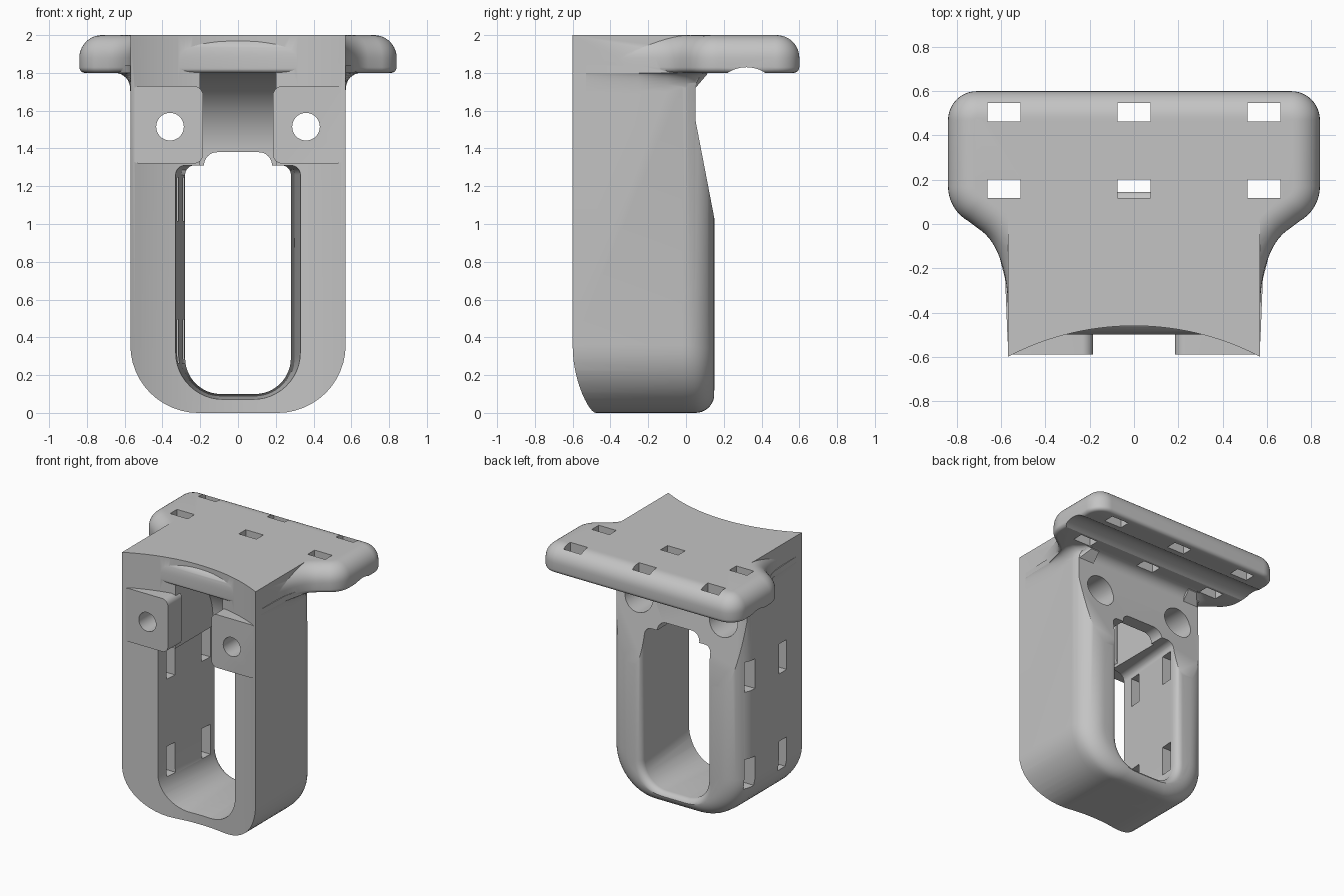
import bpy, bmesh, math
from math import sin, cos, pi, radians, sqrt
from mathutils import Vector

if "Cube" in bpy.data.objects:
    bpy.data.objects.remove(bpy.data.objects["Cube"])

grey = bpy.data.materials.new("plain_grey")
grey.use_nodes = True
colour = (0.55, 0.55, 0.55, 1)
grey.diffuse_color = colour
grey.node_tree.nodes["Principled BSDF"].inputs["Base Color"].default_value = colour


def arc(cx, cy, rx, ry, a0, a1, n=12):
    return [(cx + rx * cos(radians(a0 + (a1 - a0) * i / n)),
             cy + ry * sin(radians(a0 + (a1 - a0) * i / n))) for i in range(n + 1)]


def round_rect(w, z0, z1, r_low, r_top):
    pts = []
    for sx, z, r, a in ((-1, z0, r_low, 180), (1, z0, r_low, 270),
                        (1, z1, r_top, 0), (-1, z1, r_top, 90)):
        if r == 0:
            pts.append((sx * w, z))
        else:
            cz = z + r if z == z0 else z - r
            pts += arc(sx * (w - r), cz, r, r, a, a + 90)
    return pts


def inset(pts, d):
    """Offset a counter-clockwise outline inward with mitred corners."""
    out, n = [], len(pts)
    for i in range(n):
        p, q, s = (Vector(pts[k % n]) for k in (i - 1, i, i + 1))
        t1, t2 = (q - p).normalized(), (s - q).normalized()
        n1, n2 = Vector((-t1.y, t1.x)), Vector((-t2.y, t2.x))
        out.append(tuple(q + (n1 + n2) * d / (1 + n1.dot(n2))))
    return out


def loft(name, rings, axis):
    """Skin a stack of (level, outline) sections along one axis."""
    bm = bmesh.new()
    place = {"x": lambda l, u, v: (l, u, v), "y": lambda l, u, v: (u, l, v),
             "z": lambda l, u, v: (u, v, l)}[axis]
    loops = [[bm.verts.new(place(l, u, v)) for u, v in pts] for l, pts in rings]
    n = len(loops[0])
    for a, b in zip(loops, loops[1:]):
        for i in range(n):
            j = (i + 1) % n
            bm.faces.new((a[i], a[j], b[j], b[i]))
    bm.faces.new(loops[0])
    bm.faces.new(loops[-1])
    bmesh.ops.recalc_face_normals(bm, faces=bm.faces)
    me = bpy.data.meshes.new(name)
    bm.to_mesh(me)
    bm.free()
    me.materials.append(grey)
    ob = bpy.data.objects.new(name, me)
    bpy.context.scene.collection.objects.link(ob)
    return ob


def prism(name, pts, axis, a, b):
    return loft(name, [(a, pts), (b, pts)], axis)


def box(name, x, y, z, w, d, h):
    rect = [(x - w, y - d), (x + w, y - d), (x + w, y + d), (x - w, y + d)]
    return prism(name, rect, "z", z - h, z + h)


def disc(cx, cy, r, n=48):
    return arc(cx, cy, r, r, 0, 360 - 360 / n, n - 1)


# Housing: rounded bottom, broad rounding on the back sides, tighter below
rings = [(-0.7, round_rect(0.57, 0, 2, 0.36, 0))]
for i in range(13):
    a = i * pi / 24
    y, dx = -0.02 + 0.17 * sin(a), 0.17 * (1 - cos(a))
    dz = 0.1 - sqrt(max(0, 0.01 - max(0, y - 0.05) ** 2))
    rings.append((y, round_rect(0.57 - dx, dz, 2, 0.36 - 0.6 * dx, 0)))
body = loft("housing", rings, "y")


def combine(tool, op="DIFFERENCE"):
    mod = body.modifiers.new("combine", "BOOLEAN")
    mod.operation, mod.solver, mod.object = op, "EXACT", tool
    bpy.ops.object.select_all(action="DESELECT")
    bpy.context.view_layer.objects.active = body
    body.select_set(True)
    bpy.ops.object.modifier_apply(modifier=mod.name)
    bpy.data.objects.remove(tool)


# Concave front, and the stepped back that fillets into the platform
combine(prism("front_curve", disc(0, -1.69, 1.23, 192), "z", -1, 3))
back = [(0.3, 1.8), (0.3, 1.03), (0.15, 1.03), (0.05, 1.55)]
back += arc(0.13, 1.72, 0.08, 0.08, 180, 90)
combine(prism("back_slope", back, "x", -1, 1))

# Platform with flared shoulders and rounded rims
half = [(0.4, -0.5), (0.555, -0.5)] + arc(0.75, -0.37, 0.18, 0.36, 180, 110)
half += arc(0.66, 0.17, 0.18, 0.18, -60, 0) + arc(0.71, 0.47, 0.13, 0.13, 0, 90)
plan = half + [(-x, y) for x, y in reversed(half)]
rings = []
for i in range(6):
    a = i * pi / 10
    rings.append((1.83 - 0.03 * cos(a), inset(plan, 0.03 * (1 - sin(a)))))
for i in range(11):
    a = i * pi / 20
    rings.append((1.88 + 0.12 * sin(a), inset(plan, 0.12 * (1 - cos(a)))))
combine(loft("platform", rings, "z"), "UNION")

# Tapered fillets under the shoulders: depth, wall position, width, height
stations = ((-0.53, 0.57, 0.001, 0.11), (-0.25, 0.57, 0.012, 0.11), (-0.1, 0.57, 0.05, 0.1),
            (0, 0.568, 0.085, 0.09), (0.05, 0.55, 0.085, 0.08), (0.11, 0.49, 0.06, 0.01))
for s in (-1, 1):
    rings = []
    for y, wall, w, h in stations:
        z = 1.8 - h
        pts = [(0.42, z)] + arc(wall + w, z, w, h, 180, 90, 8)
        pts += [(wall + w, 1.84), (0.42, 1.84)]
        rings.append((y, [(s * u, v) for u, v in pts]))
    combine(loft("shoulder_fillet", rings, "y"), "UNION")

# Main cavity, narrowing evenly to a window with softened back edges
window = round_rect(0.28, 0.1, 1.31, 0.19, 0.05)
rings = [(-0.9, round_rect(0.33, 0.07, 1.31, 0.25, 0.05)),
         (-0.5, round_rect(0.33, 0.07, 1.31, 0.25, 0.05))]
rings += [(0.1 + 0.05 * sin(a), inset(window, -0.05 * (1 - cos(a))))
          for a in (i * pi / 12 for i in range(7))]
rings.append((0.3, rings[-1][1]))
combine(loft("cavity", rings, "y"))

# Curved channel above the cavity and its small rear opening
channel = [(-0.8, 1.25), (-0.02, 1.25)] + arc(-0.46, 1.38, 0.44, 0.42, 0, 90, 20) + [(-0.8, 1.8)]
combine(prism("channel", channel, "x", -0.2, 0.2))
combine(prism("rear_notch", round_rect(0.18, 1.2, 1.38, 0.02, 0.07), "y", -0.3, 0.4))

# Screw bosses with stepped holes
for s in (-1, 1):
    pts = [(x + s * 0.3775, z) for x, z in round_rect(0.1925, 1.32, 1.73, 0.05, 0.05)]
    combine(prism("screw_boss", pts, "y", -0.59, -0.42), "UNION")
for s in (-1, 1):
    combine(prism("screw_hole", disc(s * 0.36, 1.515, 0.073), "y", -0.8, 0.4))
    combine(prism("head_recess", disc(s * 0.36, 1.515, 0.12), "y", -0.3, 0.4))

# Groove under the platform and strap slots through it
combine(prism("groove", disc(0.32, 1.65, 0.18, 64), "x", -1, 1))
for x in (-0.587, 0, 0.587):
    for y in (0.16, 0.505):
        combine(box("strap_slot", x, y, 1.9, 0.075, 0.042, 0.2))

# Slots through the right-hand wall only
for y in (-0.365, 0.02):
    for z in (0.38, 1.13):
        combine(box("wall_slot", -0.5, y, z, 0.3, 0.048, 0.115))

bpy.ops.object.shade_smooth_by_angle(angle=radians(30))
